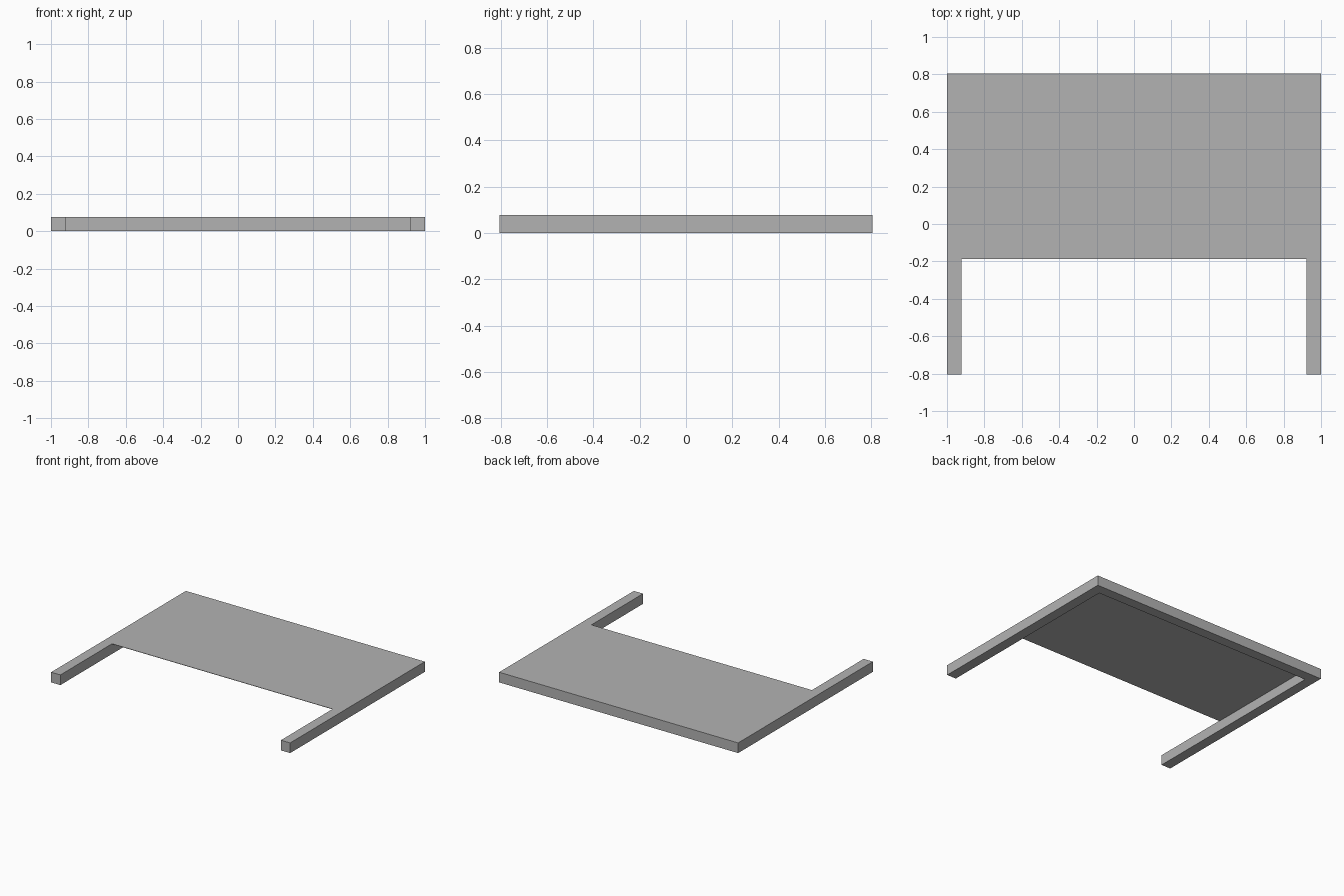
import bpy
import bmesh

cube = bpy.data.objects.get("Cube")
if cube:
    bpy.data.objects.remove(cube, do_unlink=True)

HALF_X, HALF_Y = 1.0, 0.805
RAIL = 0.077          # rail width and height
PANEL_FRONT = -0.187
PANEL_THICK = 0.003

grey = bpy.data.materials.new("plain grey")
grey.use_nodes = True
colour = (0.45, 0.45, 0.45, 1)
grey.diffuse_color = colour
grey.node_tree.nodes["Principled BSDF"].inputs["Base Color"].default_value = colour


def extruded(name, outline, bottom, top):
    """Solid made by raising a flat outline from bottom to top."""
    bm = bmesh.new()
    face = bm.faces.new([bm.verts.new((x, y, bottom)) for x, y in outline])
    result = bmesh.ops.extrude_face_region(bm, geom=[face])
    raised = [v for v in result["geom"] if isinstance(v, bmesh.types.BMVert)]
    bmesh.ops.translate(bm, verts=raised, vec=(0, 0, top - bottom))
    bmesh.ops.recalc_face_normals(bm, faces=bm.faces)
    mesh = bpy.data.meshes.new(name)
    bm.to_mesh(mesh)
    bm.free()
    mesh.materials.append(grey)
    obj = bpy.data.objects.new(name, mesh)
    bpy.context.collection.objects.link(obj)
    return obj


# U-shaped frame: two side rails joined by a back rail
inner_x, inner_y = HALF_X - RAIL, HALF_Y - RAIL
half = [(HALF_X, HALF_Y), (HALF_X, -HALF_Y), (inner_x, -HALF_Y), (inner_x, inner_y)]
extruded("frame", half + [(-x, y) for x, y in reversed(half)], 0, RAIL)

# Thin top panel set flush between the rails
extruded("top_panel",
         [(-inner_x, PANEL_FRONT), (inner_x, PANEL_FRONT),
          (inner_x, inner_y), (-inner_x, inner_y)],
         RAIL - PANEL_THICK, RAIL)
